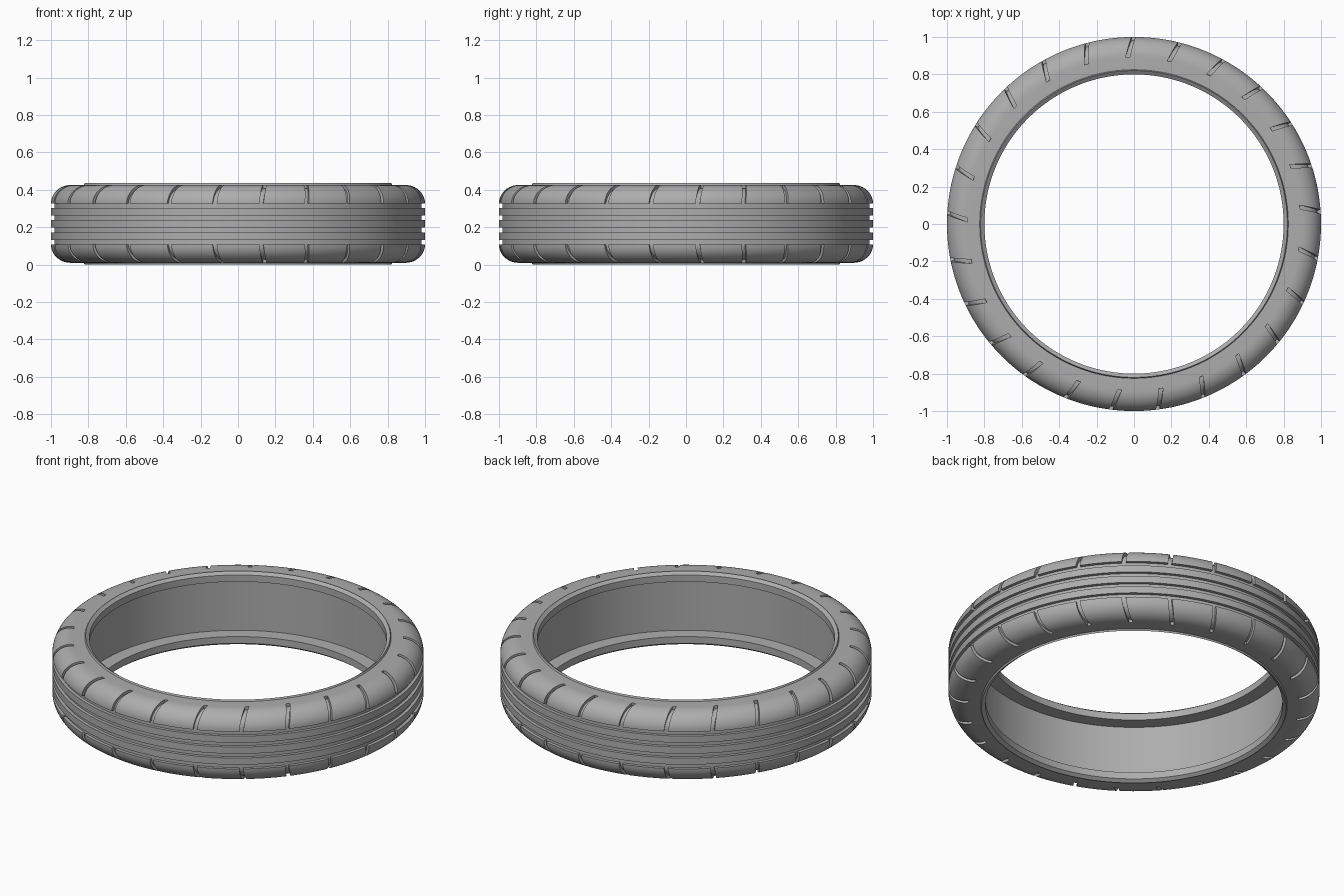
import bpy, bmesh, math
from math import sin, cos, pi, radians

cube = bpy.data.objects.get("Cube")
if cube:
    bpy.data.objects.remove(cube, do_unlink=True)

MID = 0.2175        # height of the tread centre line
STEPS = 200
SIPES = 25
SHOULDER = (0.895, 0.11, 0.105, 0.098)   # centre r, centre h, radius r, radius h

rubber = bpy.data.materials.new("grey rubber")
rubber.use_nodes = True
GREY = (0.42, 0.42, 0.42, 1)
rubber.diffuse_color = GREY
bsdf = rubber.node_tree.nodes["Principled BSDF"]
bsdf.inputs["Base Color"].default_value = GREY
bsdf.inputs["Roughness"].default_value = 0.7


def make_object(name, bm):
    bmesh.ops.recalc_face_normals(bm, faces=bm.faces)
    mesh = bpy.data.meshes.new(name)
    bm.to_mesh(mesh)
    bm.free()
    mesh.materials.append(rubber)
    obj = bpy.data.objects.new(name, mesh)
    bpy.context.collection.objects.link(obj)
    return obj


def shoulder(t, offset=0.0):
    r, h, a, b = SHOULDER
    return r + (a + offset) * cos(t), h + (b + offset) * sin(t)


def polar(r, angle, h):
    return r * cos(angle), r * sin(angle), MID + h


def bridge(bm, rings, closed):
    n = len(rings)
    for i in range(n if closed else n - 1):
        a, b = rings[i], rings[(i + 1) % n]
        for j in range(len(a)):
            k = (j + 1) % len(a)
            bm.faces.new((a[j], a[k], b[k], b[j]))


# Upper half of the cross-section: tread grooves, shoulder, bead lip, cavity
half = []
for centre in (0.0325, 0.0975):
    lo, hi = centre - 0.0125, centre + 0.0125
    half += [(1.0, lo), (0.982, lo), (0.982, hi), (1.0, hi)]
half += [shoulder(pi / 2 * i / 12) for i in range(1, 13)]
half += [(0.825, 0.208), (0.82, MID), (0.80, 0.203), (0.80, 0.163), (0.88, 0.163)]
profile = half + [(r, -h) for r, h in reversed(half)]

# Tyre body, spun around the vertical axis
bm = bmesh.new()
rings = [[bm.verts.new(polar(r, 2 * pi * s / STEPS, h)) for r, h in profile]
         for s in range(STEPS)]
bridge(bm, rings, True)
tyre = make_object("tyre", bm)

# Slanted shoulder cuts, mirrored on both sides
bm = bmesh.new()
for side in (1, -1):
    for k in range(SIPES):
        start = radians(3.6) + 2 * pi * k / SIPES
        rings = []
        for i in range(11):
            f = i / 10
            t = -0.06 + f * (pi / 2 + 0.1)
            angle = start + radians(2.2) * f ** 1.5
            ring = []
            for offset, turn in ((-0.018, -1), (-0.018, 1), (0.03, 1), (0.03, -1)):
                r, h = shoulder(t, offset)
                ring.append(bm.verts.new(polar(r, angle + turn * 0.011 / r, side * h)))
            rings.append(ring)
        bridge(bm, rings, False)
        bm.faces.new(rings[0])
        bm.faces.new(rings[-1])
cutter = make_object("shoulder_cutter", bm)
cutter.hide_render = True

cut = tyre.modifiers.new("shoulder cuts", "BOOLEAN")
cut.operation = "DIFFERENCE"
cut.solver = "EXACT"
cut.object = cutter

bpy.ops.object.select_all(action="DESELECT")
tyre.select_set(True)
bpy.context.view_layer.objects.active = tyre
bpy.ops.object.modifier_apply(modifier=cut.name)
bpy.data.objects.remove(cutter, do_unlink=True)
bpy.ops.object.shade_smooth_by_angle(angle=radians(30))
